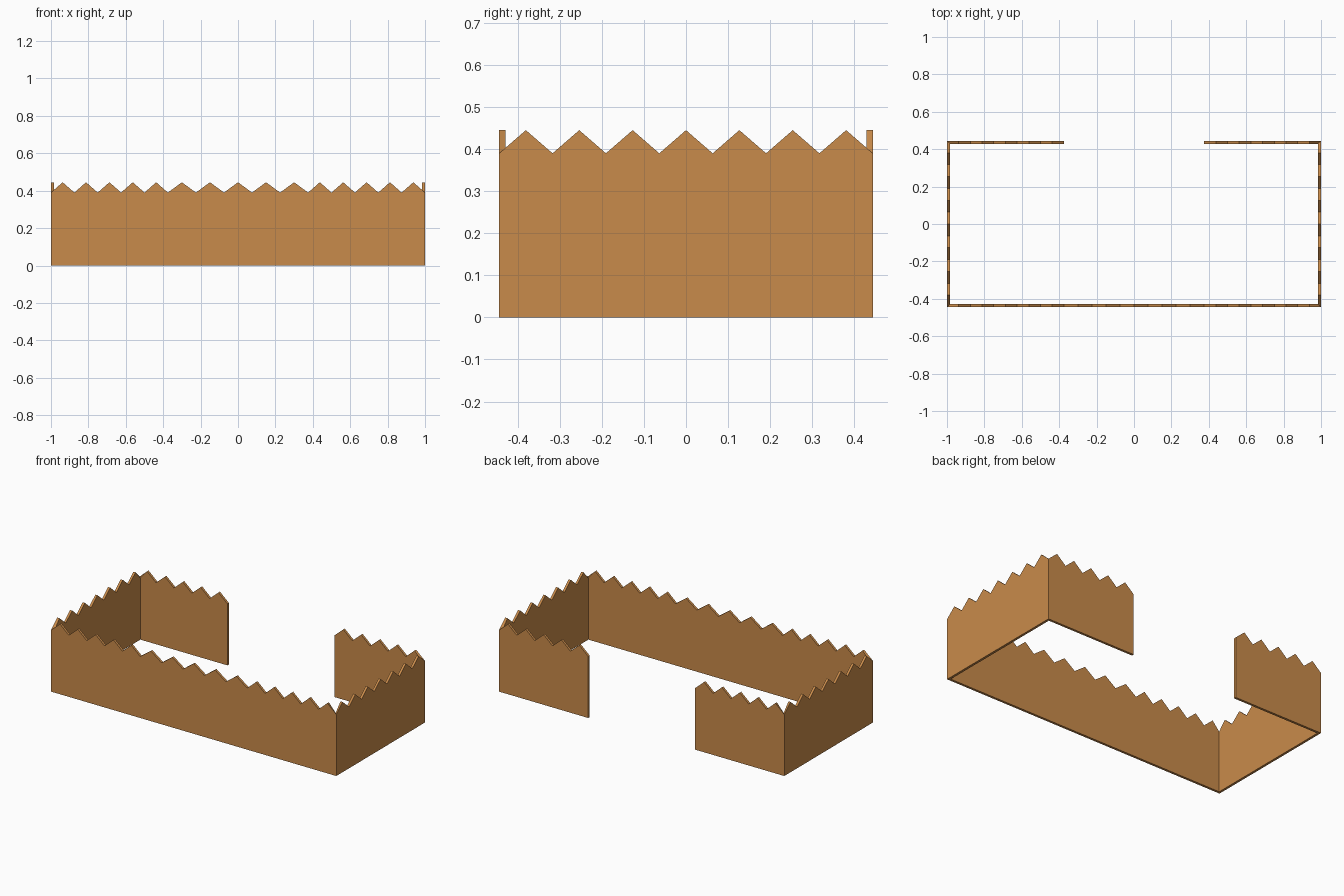
import bpy, bmesh

if "Cube" in bpy.data.objects:
    bpy.data.objects.remove(bpy.data.objects["Cube"])

HALF_X, HALF_Y = 1.0, 0.444     # outer half sizes
T = 0.015                       # wall thickness
LOW, HIGH = 0.39, 0.445         # valley and peak heights
GAP = 0.375                     # half width of the opening at the back

tan = bpy.data.materials.new("tan card")
tan.diffuse_color = (0.584, 0.258, 0.069, 1.0)
tan.use_nodes = True
tan.node_tree.nodes["Principled BSDF"].inputs["Base Color"].default_value = tan.diffuse_color


def zigzag(start, end, teeth):
    """Points (along, height) from valley to valley, without the last one."""
    step = (end - start) / teeth
    pts = []
    for i in range(teeth):
        pts += [(start + i * step, LOW), (start + (i + 0.5) * step, HIGH)]
    return pts


def wall(name, spans, place, mitre_start=True, mitre_end=True):
    """Saw-toothed wall; place(along, inward, z) maps to 3D. Ends are mitred."""
    a, b = spans[0][0], spans[-1][1]
    top = [p for s in spans for p in zigzag(*s)] + [(b, LOW)]
    outline = [(b, 0.0), (a, 0.0)] + top
    lo = a + (T if mitre_start else 0)
    hi = b - (T if mitre_end else 0)
    bm = bmesh.new()
    outer = [bm.verts.new(place(u, 0, z)) for u, z in outline]
    inner = [bm.verts.new(place(min(max(u, lo), hi), T, z)) for u, z in outline]
    bm.faces.new(outer)
    bm.faces.new(inner[::-1])
    n = len(outline)
    for i in range(n):
        j = (i + 1) % n
        bm.faces.new((outer[j], outer[i], inner[i], inner[j]))
    bmesh.ops.recalc_face_normals(bm, faces=bm.faces[:])
    me = bpy.data.meshes.new(name)
    bm.to_mesh(me)
    bm.free()
    me.materials.append(tan)
    bpy.context.collection.objects.link(bpy.data.objects.new(name, me))


# Long front wall, with wider teeth in the middle
wall("front_wall",
     [(-HALF_X, -GAP, 5), (-GAP, GAP, 5), (GAP, HALF_X, 5)],
     lambda u, d, z: (u, -HALF_Y + d, z))

# Side walls and the two short back walls beside the opening
for side, label in ((-1, "left"), (1, "right")):
    wall(label + "_wall", [(-HALF_Y, HALF_Y, 7)],
         lambda u, d, z: (side * (HALF_X - d), u, z))
    wall(label + "_back_wall", [(GAP, HALF_X, 5)],
         lambda u, d, z: (side * u, HALF_Y - d, z), mitre_start=False)
